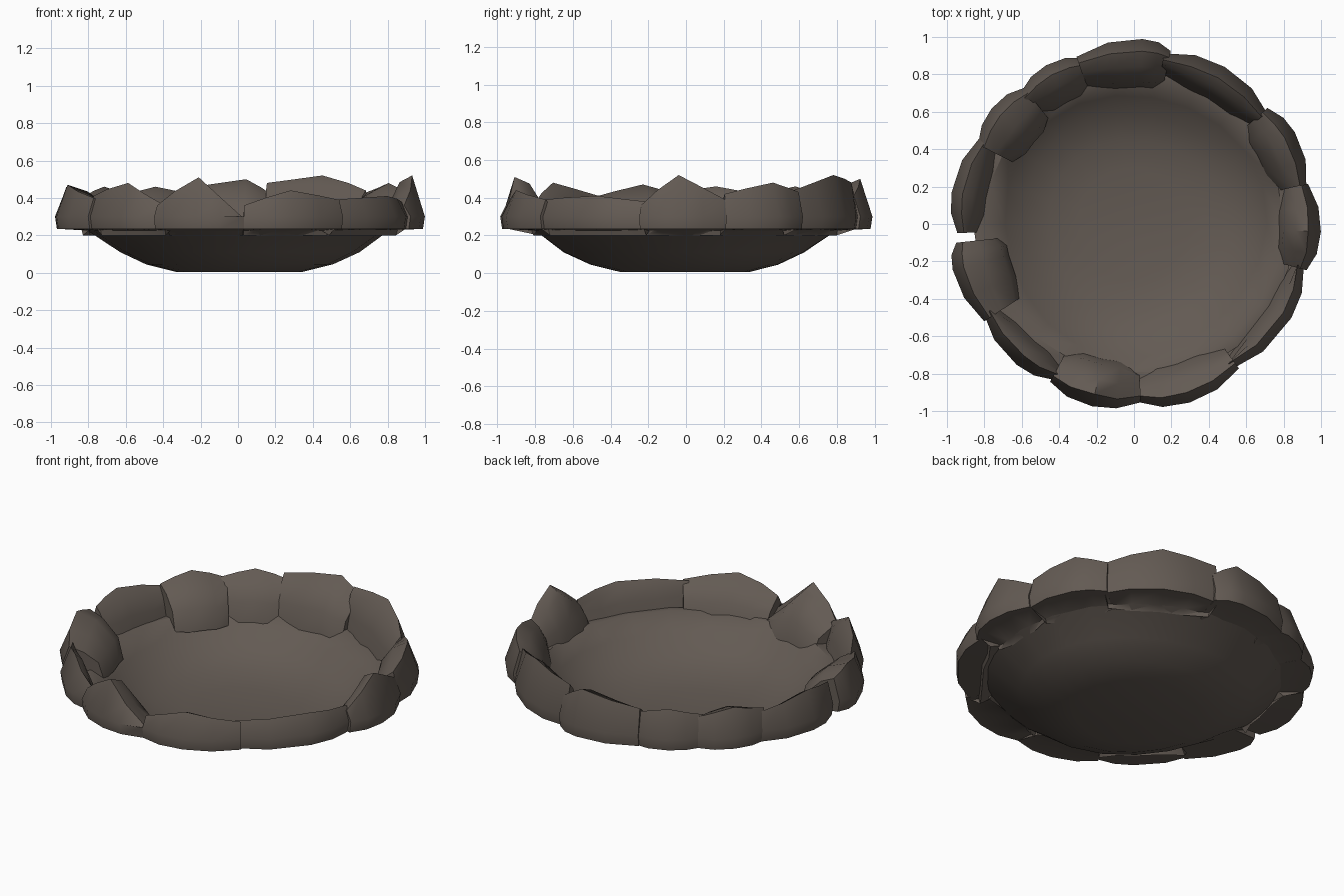
import bpy
import bmesh
from math import cos, sin, radians

cube = bpy.data.objects.get("Cube")
if cube:
    bpy.data.objects.remove(cube, do_unlink=True)

stone = bpy.data.materials.new("grey_brown_stone")
stone.use_nodes = True
stone_colour = (0.125, 0.103, 0.087, 1)
stone.diffuse_color = stone_colour
stone.node_tree.nodes["Principled BSDF"].inputs["Base Color"].default_value = stone_colour


def polar(radius, degrees, z):
    a = radians(degrees)
    return (radius * cos(a), radius * sin(a), z)


def finish(bm, name, sharp_angle):
    bmesh.ops.recalc_face_normals(bm, faces=bm.faces)
    mesh = bpy.data.meshes.new(name)
    bm.to_mesh(mesh)
    bm.free()
    mesh.materials.append(stone)
    obj = bpy.data.objects.new(name, mesh)
    bpy.context.collection.objects.link(obj)
    bpy.ops.object.select_all(action="DESELECT")
    obj.select_set(True)
    bpy.context.view_layer.objects.active = obj
    bpy.ops.object.shade_smooth_by_angle(angle=radians(sharp_angle))
    return obj


def bridge(bm, ring_a, ring_b, closed=True):
    count = len(ring_a)
    for i in range(count if closed else count - 1):
        j = (i + 1) % count
        bm.faces.new((ring_a[i], ring_a[j], ring_b[j], ring_b[i]))


# Shallow dish, slightly irregular, thin walled
def build_basin():
    bm = bmesh.new()
    sides = 22
    profile = [(0.34, 0.005), (0.5, 0.045), (0.64, 0.11), (0.82, 0.235), (0.86, 0.25),
               (0.8, 0.26), (0.7, 0.18), (0.6, 0.105), (0.46, 0.055), (0.3, 0.025)]
    rings = []
    for r, z in profile:
        ring = []
        for i in range(sides):
            a = 360 * i / sides
            wobble = 1 + 0.025 * sin(radians(3 * a + 40)) * (r < 0.75)
            ring.append(bm.verts.new(polar(r * wobble, a, z)))
        rings.append(ring)
    for lower, upper in zip(rings, rings[1:]):
        bridge(bm, lower, upper)
    bm.faces.new(rings[0])
    bm.faces.new(rings[-1])
    finish(bm, "basin", 50)


# Rim boulder: cross-sections swept along an arc, closed at both ends
def build_boulder(name, start, end, inner, z_start, z_peak, z_end, peak, reach):
    bm = bmesh.new()
    z_mid = (z_peak + z_end) / 2
    stations = [(0, z_start, 0.955), (peak * 0.45, (z_start + z_peak) / 2, 0.99),
                (peak, z_peak, 1), ((1 + peak) / 2, z_mid, 0.99), (1, z_end, 0.955)]
    rings = []
    for t, top, scale in stations:
        a = start + (end - start) * t
        outer = reach * scale
        tip = t in (0, 1)
        inside = inner + 0.04 * tip
        crest = outer - 0.035 - 0.15 * (top - 0.3) * (not tip)
        section = [(outer - 0.01, 0.235), (outer, 0.3), (crest, top),
                   ((crest + inside) / 2, top - 0.035),
                   (inside, 0.24 + (top - 0.24) * 0.4), (inside - 0.03, 0.2),
                   (0.8, 0.225)]
        rings.append([bm.verts.new(polar(r, a, z)) for r, z in section])
    for first, second in zip(rings, rings[1:]):
        bridge(bm, first, second)
    bm.faces.new(rings[0])
    bm.faces.new(rings[-1])
    bmesh.ops.triangulate(bm, faces=[f for f in bm.faces if len(f.verts) > 4])
    finish(bm, name, 38)


build_basin()

# start angle, end angle, inner radius, start / peak / end height, peak position, outer radius
boulders = {
    "east_boulder": (-15, 13, 0.80, 0.36, 0.52, 0.39, 0.45, 1.0),
    "north_east_boulder": (13, 41, 0.78, 0.42, 0.48, 0.43, 0.6, 0.99),
    "north_north_east_boulder": (40, 80, 0.80, 0.44, 0.52, 0.48, 0.5, 0.97),
    "north_boulder": (78, 109, 0.76, 0.41, 0.50, 0.45, 0.3, 0.99),
    "north_west_boulder": (107, 131, 0.77, 0.42, 0.46, 0.42, 0.5, 0.97),
    "west_north_west_boulder": (129, 153, 0.72, 0.41, 0.46, 0.42, 0.5, 0.98),
    "west_boulder": (151, 183, 0.82, 0.40, 0.46, 0.43, 0.6, 0.99),
    "west_south_west_boulder": (186, 213, 0.72, 0.43, 0.47, 0.40, 0.3, 1.0),
    "south_west_boulder": (211, 243, 0.84, 0.41, 0.48, 0.37, 0.6, 0.98),
    "south_boulder": (242, 272, 0.77, 0.36, 0.51, 0.29, 0.5, 1.0),
    "south_south_east_boulder": (272, 306, 0.80, 0.36, 0.44, 0.39, 0.45, 1.0),
    "south_east_boulder": (304, 346, 0.86, 0.39, 0.41, 0.38, 0.6, 0.98),
}
for name, shape in boulders.items():
    build_boulder(name, *shape)
